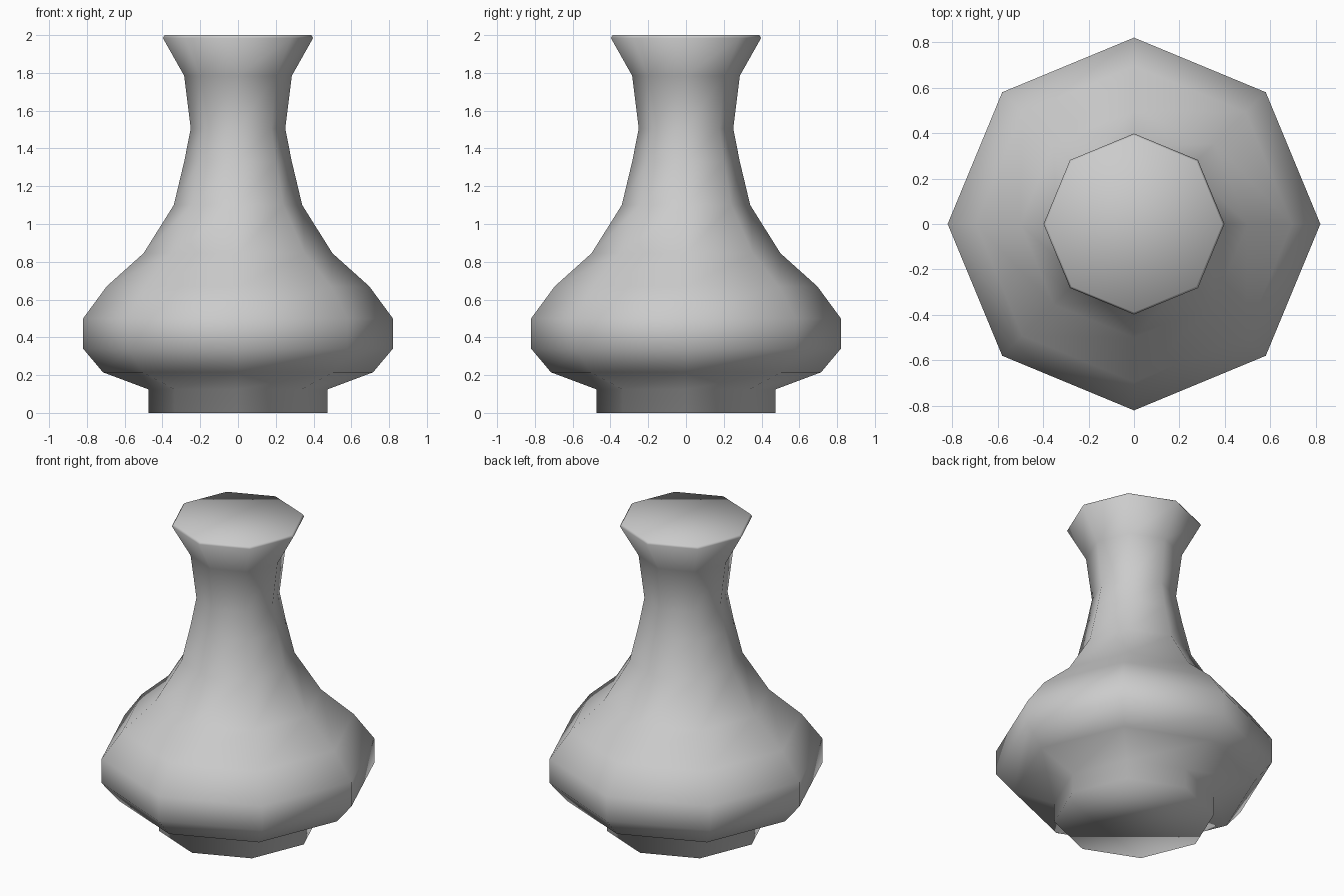
import bpy
import bmesh
from math import cos, sin, tau

cube = bpy.data.objects.get("Cube")
if cube:
    bpy.data.objects.remove(cube, do_unlink=True)

SIDES = 8

# Radius and height, from the foot up to the lip
PROFILE = [
    (0.475, 0.0), (0.475, 0.125),                # foot
    (0.715, 0.215), (0.82, 0.34), (0.82, 0.50),  # belly
    (0.695, 0.67), (0.50, 0.845), (0.34, 1.10),  # shoulder
    (0.285, 1.33), (0.25, 1.505), (0.285, 1.785),  # neck
    (0.398, 1.985), (0.388, 2.0),                # flared lip
]


def make_material(name, color):
    mat = bpy.data.materials.new(name)
    mat.use_nodes = True
    mat.diffuse_color = color
    mat.node_tree.nodes["Principled BSDF"].inputs["Base Color"].default_value = color
    return mat


def lathe(name, profile, sides, mat):
    """Turn a profile around z, close both ends and shade it smooth."""
    bm = bmesh.new()
    rings = [[bm.verts.new((r * cos(tau * i / sides), r * sin(tau * i / sides), z))
              for i in range(sides)] for r, z in profile]
    for low, high in zip(rings, rings[1:]):
        for i in range(sides):
            j = (i + 1) % sides
            bm.faces.new((low[i], low[j], high[j], high[i]))
    bm.faces.new(rings[0][::-1])
    bm.faces.new(rings[-1])
    for face in bm.faces:
        face.smooth = True
    mesh = bpy.data.meshes.new(name)
    bm.to_mesh(mesh)
    bm.free()
    mesh.materials.append(mat)
    obj = bpy.data.objects.new(name, mesh)
    bpy.context.collection.objects.link(obj)
    return obj


# Eight-sided vase
lathe("vase", PROFILE, SIDES, make_material("light grey", (0.6, 0.6, 0.6, 1.0)))
